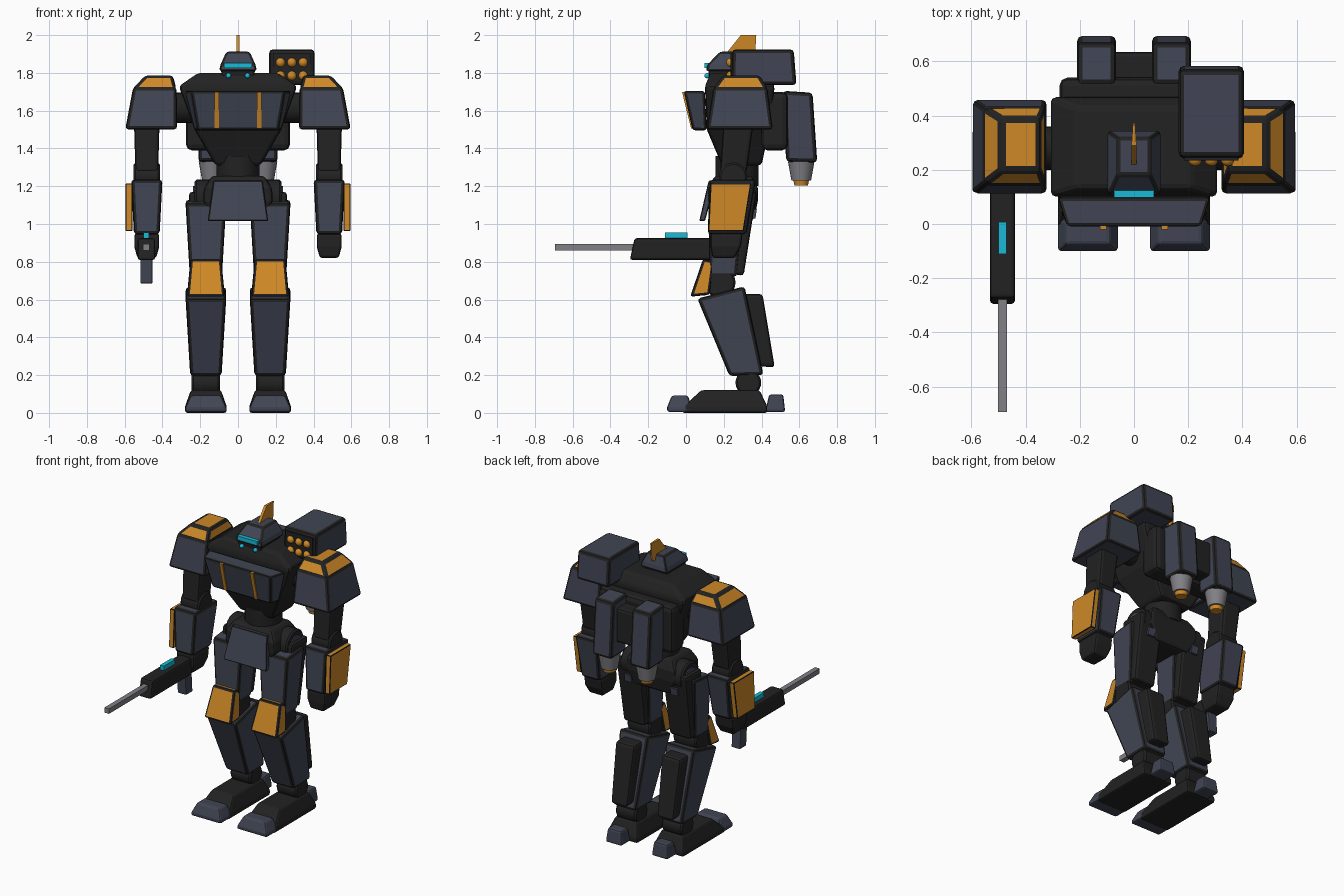
import bpy, bmesh, math
from mathutils import Matrix


def material(name, rgb):
    m = bpy.data.materials.new(name)
    m.diffuse_color = (*rgb, 1)
    return m


SLATE = material("slate armour", (0.052, 0.060, 0.088))
BLACK = material("black frame", (0.016, 0.016, 0.016))
ORANGE = material("orange", (0.62, 0.25, 0.02))
CYAN = material("cyan glow", (0.01, 0.50, 0.68))
GREY = material("grey metal", (0.22, 0.22, 0.24))


def finish(name, bm, mat, bevel=0.0, segments=2, trim=True):
    """Turn a bmesh into an object; bevelled edges take the black trim."""
    bmesh.ops.recalc_face_normals(bm, faces=bm.faces)
    me = bpy.data.meshes.new(name)
    bm.to_mesh(me)
    bm.free()
    ob = bpy.data.objects.new(name, me)
    bpy.context.collection.objects.link(ob)
    me.materials.append(mat)
    if bevel:
        me.materials.append(BLACK)
        b = ob.modifiers.new("edge trim", 'BEVEL')
        b.width = bevel
        b.segments = segments
        b.limit_method = 'ANGLE'
        b.angle_limit = math.radians(25)
        if trim:
            b.material = 1
    return ob


def block(name, mat, sections, x=0.0, bevel=0.018, trim=True, both=False):
    """Loft of rectangles: (half width, y front, y back, z front, z back[, back half width])."""
    for s in ((1, -1) if both else (1,)):
        bm = bmesh.new()
        rings = []
        for sec in sections:
            w, y0, y1, z0, z1 = sec[:5]
            wb = sec[5] if len(sec) > 5 else w
            rings.append([bm.verts.new((s * x + a, b, c)) for a, b, c in
                          ((-w, y0, z0), (w, y0, z0), (wb, y1, z1), (-wb, y1, z1))])
        for lo, hi in zip(rings, rings[1:]):
            for i in range(4):
                j = (i + 1) % 4
                bm.faces.new((lo[i], lo[j], hi[j], hi[i]))
        bm.faces.new(rings[0])
        bm.faces.new(rings[-1])
        finish(name, bm, mat, bevel, 2, trim)


def box(name, mat, hw, y0, y1, z0, z1, **kw):
    block(name, mat, [(hw, y0, y1, z0, z0), (hw, y0, y1, z1, z1)], **kw)


def cylinder(name, mat, centre, r1, depth, axis='X', r2=None, both=False, bevel=0.0):
    """Cylinder or cone; r1 is the lower end when upright."""
    for s in ((1, -1) if both else (1,)):
        bm = bmesh.new()
        rot = Matrix.Rotation(math.pi / 2, 4, 'Y') if axis == 'X' else Matrix()
        bmesh.ops.create_cone(bm, cap_ends=True, segments=24, radius1=r1,
                              radius2=r1 if r2 is None else r2, depth=depth,
                              matrix=Matrix.Translation((s * centre[0], *centre[1:])) @ rot)
        ob = finish(name, bm, mat, bevel, 1)
        bpy.context.view_layer.objects.active = ob
        ob.select_set(True)
        bpy.ops.object.shade_smooth_by_angle(angle=math.radians(35))
        ob.select_set(False)


def ball(name, mat, centre, r):
    bm = bmesh.new()
    bmesh.ops.create_uvsphere(bm, u_segments=16, v_segments=8, radius=r,
                              matrix=Matrix.Translation(centre))
    for f in bm.faces:
        f.smooth = True
    finish(name, bm, mat)


# Feet
L = dict(x=0.17, both=True)
block("foot", BLACK, [(0.11, -0.02, 0.43, 0, 0), (0.11, -0.01, 0.43, 0.035, 0.035),
                      (0.08, 0.08, 0.39, 0.12, 0.12)], bevel=0.012, **L)
block("toe", SLATE, [(0.112, -0.10, 0.04, 0.005, 0.005), (0.108, -0.10, 0.03, 0.03, 0.03),
                     (0.08, -0.075, 0.01, 0.092, 0.092)], bevel=0.012, trim=False, **L)
block("heel", SLATE, [(0.06, 0.42, 0.525, 0.005, 0.005), (0.05, 0.44, 0.515, 0.098, 0.098)],
      bevel=0.012, trim=False, **L)

# Legs
cylinder("ankle", BLACK, (0.17, 0.33, 0.16), 0.068, 0.15, both=True, bevel=0.01)
block("shin", SLATE, [(0.083, 0.23, 0.41, 0.195, 0.20), (0.108, 0.06, 0.31, 0.605, 0.67)], **L)
block("calf", BLACK, [(0.06, 0.36, 0.47, 0.25, 0.24), (0.07, 0.27, 0.405, 0.63, 0.63)], **L)
cylinder("knee", BLACK, (0.17, 0.18, 0.69), 0.082, 0.17, both=True, bevel=0.01)
block("knee_pad", ORANGE, [(0.10, 0.022, 0.125, 0.615, 0.625),
                           (0.082, 0.09, 0.15, 0.815, 0.805)], bevel=0.014, **L)
block("thigh", SLATE, [(0.085, 0.12, 0.27, 0.72, 0.72), (0.108, 0.125, 0.31, 1.11, 1.13)], **L)
block("rear_thigh", BLACK, [(0.08, 0.17, 0.305, 0.75, 0.725), (0.09, 0.20, 0.375, 1.17, 1.17)], **L)
block("thigh_vent", SLATE, [(0.025, 0.33, 0.368, 1.03, 1.03), (0.025, 0.33, 0.375, 1.08, 1.08)],
      bevel=0, **L)
cylinder("hip_joint", BLACK, (0.16, 0.28, 1.14), 0.095, 0.14, both=True, bevel=0.01)
cylinder("hip_cap", SLATE, (0.232, 0.28, 1.14), 0.06, 0.01, both=True)

# Pelvis and waist
block("pelvis", BLACK, [(0.13, 0.14, 0.36, 1.02, 1.02), (0.185, 0.12, 0.38, 1.12, 1.12),
                        (0.18, 0.12, 0.38, 1.19, 1.19), (0.14, 0.15, 0.35, 1.255, 1.255)])
block("front_skirt", SLATE, [(0.16, 0.07, 0.10, 1.015, 1.015), (0.13, 0.12, 0.16, 1.23, 1.23)],
      bevel=0.008)
cylinder("waist", BLACK, (0, 0.27, 1.28), 0.115, 0.16, 'Z')

# Torso
block("torso", BLACK, [(0.12, 0.19, 0.40, 1.31, 1.31), (0.23, 0.11, 0.44, 1.50, 1.50),
                       (0.313, 0.10, 0.47, 1.73, 1.73), (0.21, 0.13, 0.43, 1.80, 1.80)])
block("chest_plate", SLATE, [(0.215, 0.035, 0.11, 1.495, 1.495, 0.23),
                             (0.25, -0.012, 0.10, 1.705, 1.705, 0.285)], bevel=0.015)
block("chest_stripe", ORANGE, [(0.012, 0.027, 0.05, 1.505, 1.505),
                               (0.012, -0.021, 0.01, 1.70, 1.70)], x=0.113, both=True, bevel=0)

# Backpack and thrusters
box("backpack", BLACK, 0.275, 0.40, 0.54, 1.39, 1.70, bevel=0.03)
box("thruster_mount", BLACK, 0.13, 0.50, 0.635, 1.42, 1.65)
block("thruster_pod", SLATE, [(0.072, 0.53, 0.695, 1.33, 1.325), (0.072, 0.512, 0.67, 1.705, 1.695)],
      x=0.138, both=True, bevel=0.02)
cylinder("nozzle", GREY, (0.138, 0.61, 1.28), 0.052, 0.10, 'Z', r2=0.07, both=True)
cylinder("nozzle_flame", ORANGE, (0.138, 0.61, 1.22), 0.036, 0.03, 'Z', r2=0.042, both=True)

# Head
block("face", BLACK, [(0.08, 0.13, 0.32, 1.74, 1.74), (0.092, 0.115, 0.33, 1.83, 1.83)], bevel=0.012)
block("helmet", SLATE, [(0.10, 0.105, 0.345, 1.81, 1.81), (0.092, 0.115, 0.34, 1.845, 1.845),
                        (0.062, 0.18, 0.32, 1.912, 1.912)], bevel=0.012)
box("visor", CYAN, 0.073, 0.097, 0.13, 1.825, 1.853, bevel=0)
for s in (1, -1):
    ball("eye", CYAN, (s * 0.05, 0.112, 1.785), 0.014)

# Head crest: thin fin cut from a side profile
bm = bmesh.new()
profile = [(0.21, 1.90), (0.29, 2.0), (0.372, 2.0), (0.365, 1.88), (0.30, 1.86)]
sides = [[bm.verts.new((s * (0.009 if y < 0.3 else 0.004), y, z)) for y, z in profile] for s in (1, -1)]
for side in sides:
    bm.faces.new(side)
for i in range(5):
    j = (i + 1) % 5
    bm.faces.new((sides[0][i], sides[0][j], sides[1][j], sides[1][i]))
finish("head_crest", bm, ORANGE)

# Shoulder missile pod
block("missile_pod", SLATE, [(0.12, 0.24, 0.585, 1.735, 1.735), (0.12, 0.245, 0.57, 1.925, 1.925)],
      x=0.285, bevel=0.02)
box("missile_panel", BLACK, 0.10, 0.235, 0.26, 1.755, 1.905, x=0.285, bevel=0)
for col in (-1, 0, 1):
    for z in (1.785, 1.855):
        ball("missile", ORANGE, (0.285 + col * 0.06, 0.238, z), 0.025)

# Arms
cylinder("shoulder_joint", BLACK, (0.33, 0.28, 1.615), 0.08, 0.22, both=True)
for s in (1, -1):
    # the inner side of each shoulder stays upright while the outer side flares
    for name, mat, secs in (
            ("shoulder", SLATE, [(0.322, 0.597, 0.11, 0.46, 1.50), (0.325, 0.555, 0.145, 0.43, 1.725)]),
            ("shoulder_cap", ORANGE, [(0.325, 0.562, 0.14, 0.435, 1.712), (0.345, 0.49, 0.195, 0.39, 1.787)])):
        bm = bmesh.new()
        lo, hi = [[bm.verts.new((s * a, b, z)) for a, b in ((x0, y0), (x1, y0), (x1, y1), (x0, y1))]
                  for x0, x1, y0, y1, z in secs]
        bm.faces.new(lo)
        bm.faces.new(hi)
        for i in range(4):
            j = (i + 1) % 4
            bm.faces.new((lo[i], lo[j], hi[j], hi[i]))
        finish(name, bm, mat, 0.018)
A = dict(x=0.483, both=True)
block("upper_arm", BLACK, [(0.06, 0.18, 0.32, 1.27, 1.27), (0.068, 0.20, 0.36, 1.55, 1.55)], **A)
cylinder("elbow", BLACK, (0.483, 0.25, 1.25), 0.075, 0.14, both=True, bevel=0.01)
block("forearm", SLATE, [(0.068, 0.115, 0.32, 0.945, 0.945), (0.083, 0.125, 0.37, 1.235, 1.235)], **A)
block("forearm_plate", ORANGE, [(0.018, 0.118, 0.305, 0.962, 0.962),
                                (0.018, 0.13, 0.345, 1.215, 1.215)], x=0.577, both=True, bevel=0.006)
block("hand", BLACK, [(0.05, 0.14, 0.26, 0.82, 0.82), (0.066, 0.13, 0.29, 0.88, 0.88),
                      (0.066, 0.13, 0.30, 0.95, 0.95)], bevel=0.014, **A)

# Rifle
G = -0.485
block("rifle_body", BLACK, [(0.046, -0.297, 0.15, 0.81, 0.81), (0.046, -0.272, 0.15, 0.925, 0.925)],
      x=G, bevel=0.012)
box("rifle_barrel", GREY, 0.017, -0.693, -0.27, 0.86, 0.893, x=G, bevel=0)
box("rifle_sight", CYAN, 0.014, -0.11, 0.008, 0.915, 0.955, x=G, bevel=0)
block("magazine", SLATE, [(0.032, 0.10, 0.17, 0.685, 0.685), (0.032, 0.09, 0.16, 0.83, 0.83)],
      x=G, bevel=0.006, trim=False)
